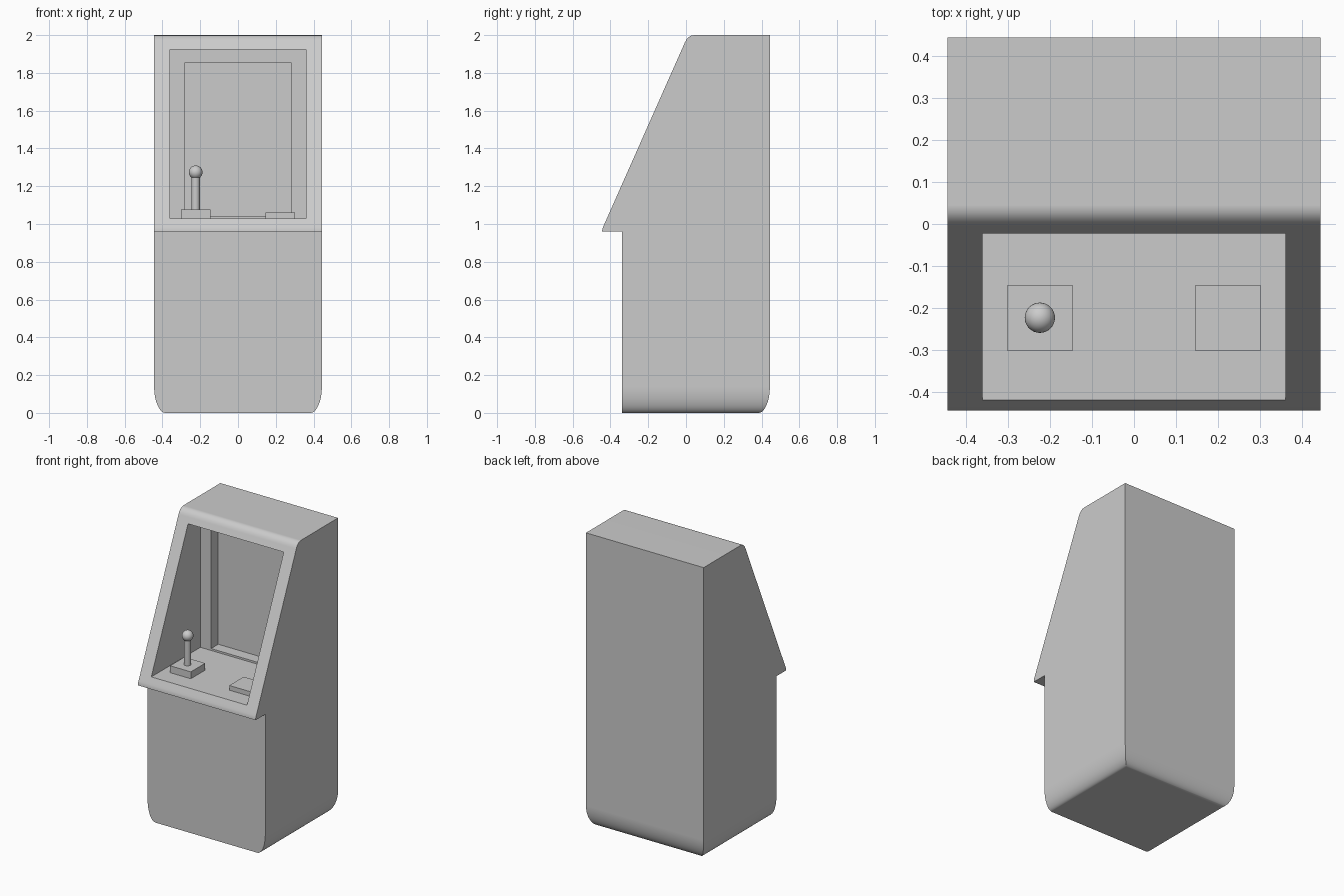
import bpy, bmesh, math
from mathutils import Vector

if "Cube" in bpy.data.objects:
    bpy.data.objects.remove(bpy.data.objects["Cube"])

W = 0.444       # half width of the cabinet
FRONT = -0.34   # front face of the lower body


def make_object(name, bm, smooth=False):
    bmesh.ops.recalc_face_normals(bm, faces=bm.faces)
    mesh = bpy.data.meshes.new(name)
    bm.to_mesh(mesh)
    bm.free()
    obj = bpy.data.objects.new(name, mesh)
    bpy.context.collection.objects.link(obj)
    if smooth:
        smooth_edges(obj)
    return obj


def activate(obj):
    bpy.ops.object.select_all(action='DESELECT')
    obj.select_set(True)
    bpy.context.view_layer.objects.active = obj


def smooth_edges(obj):
    activate(obj)
    bpy.ops.object.shade_smooth_by_angle(angle=math.radians(30))


def box(name, lo, hi):
    bm = bmesh.new()
    bmesh.ops.create_cube(bm, size=1)
    lo, hi = Vector(lo), Vector(hi)
    for v in bm.verts:
        v.co = (lo + hi) / 2 + v.co * (hi - lo)
    return make_object(name, bm)


# Cabinet: side profile (y, z) extruded across the width
BASE_H, BASE_IN, STEPS = 0.14, 0.06, 10
profile = [(FRONT, BASE_H), (FRONT, 0.96), (-W, 0.96), (-0.443, 0.972),
           (-0.439, 0.986), (-0.432, 1.0), (-0.006, 1.961), (0.002, 1.976),
           (0.013, 1.988), (0.027, 1.997), (0.045, 2.0), (W, 2.0), (W, BASE_H)]
bm = bmesh.new()
side = bm.faces.new([bm.verts.new((-W, y, z)) for y, z in profile])
ext = bmesh.ops.extrude_face_region(bm, geom=[side], use_keep_orig=True)
for v in ext["geom"]:
    if isinstance(v, bmesh.types.BMVert):
        v.co.x = W

# Rounded foot: extrude the bottom face down, insetting sides and back
bm.normal_update()
bottom = next(f for f in bm.faces
              if all(abs(v.co.z - BASE_H) < 1e-5 for v in f.verts))
for i in range(1, STEPS + 1):
    t = math.pi / 2 * i / STEPS
    inset = BASE_IN * (1 - math.cos(t))
    bottom = bmesh.ops.extrude_discrete_faces(bm, faces=[bottom])["faces"][0]
    for v in bottom.verts:
        v.co.x = math.copysign(W - inset, v.co.x)
        v.co.y = W - inset if v.co.y > 0 else FRONT
        v.co.z = BASE_H * (1 - math.sin(t))
cabinet = make_object("cabinet", bm)

# Play area and screen recess cut into the slanted front
cutters = [box("play_area_cutter", (-0.361, -0.7, 1.03), (0.361, 0.11, 1.923)),
           box("screen_cutter", (-0.28, -0.05, 1.043), (0.28, 0.187, 1.854))]
for cutter in cutters:
    activate(cabinet)
    mod = cabinet.modifiers.new("cut", 'BOOLEAN')
    mod.operation = 'DIFFERENCE'
    mod.solver = 'EXACT'
    mod.object = cutter
    bpy.ops.object.modifier_apply(modifier=mod.name)
    bpy.data.objects.remove(cutter)
smooth_edges(cabinet)
weighted = cabinet.modifiers.new("weighted_normals", 'WEIGHTED_NORMAL')
weighted.keep_sharp = True

# Control panel: joystick base and button pad
box("joystick_base", (-0.302, -0.301, 1.025), (-0.145, -0.146, 1.077))
box("button_pad", (0.145, -0.301, 1.025), (0.302, -0.146, 1.062))

# Joystick shaft
JX, JY = -0.224, -0.223
bm = bmesh.new()
bmesh.ops.create_cone(bm, cap_ends=True, segments=32,
                      radius1=0.022, radius2=0.022, depth=0.195)
bmesh.ops.translate(bm, verts=bm.verts, vec=(JX, JY, 1.1675))
make_object("joystick_shaft", bm, True)

# Joystick ball
bm = bmesh.new()
bmesh.ops.create_uvsphere(bm, u_segments=32, v_segments=16, radius=0.036)
bmesh.ops.translate(bm, verts=bm.verts, vec=(JX, JY, 1.274))
make_object("joystick_ball", bm, True)
